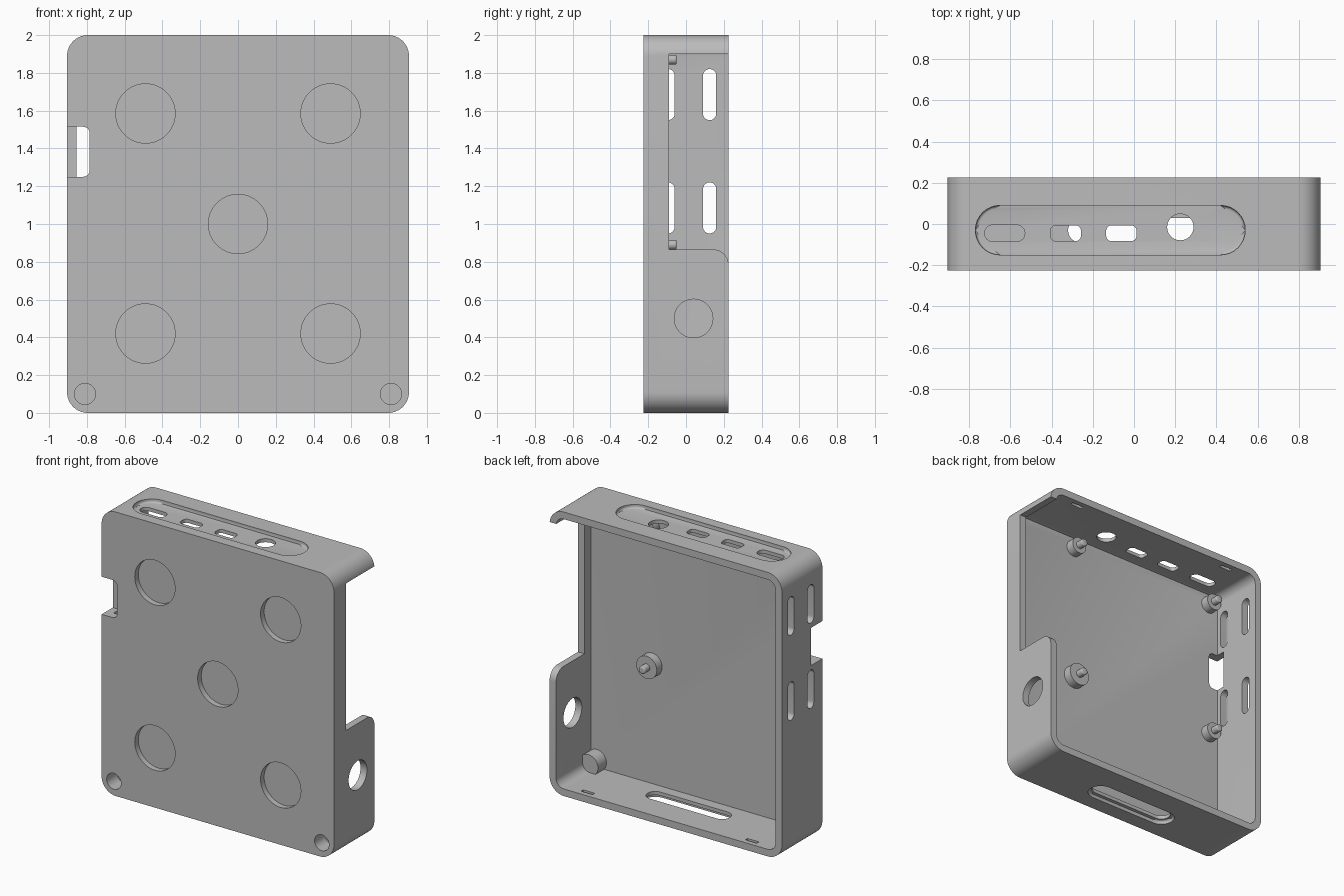
import bpy, bmesh, math
from mathutils import Vector

if "Cube" in bpy.data.objects:
    bpy.data.objects.remove(bpy.data.objects["Cube"], do_unlink=True)

grey = bpy.data.materials.new("plain grey")
grey.use_nodes = True
GREY = (0.5, 0.5, 0.5, 1)
grey.diffuse_color = GREY
grey.node_tree.nodes["Principled BSDF"].inputs["Base Color"].default_value = GREY

# maps profile (u, v) and depth d to model space for each extrusion axis
AXES = {
    "x": lambda u, v, d: (d, u, v),
    "y": lambda u, v, d: (u, d, v),
    "z": lambda u, v, d: (u, v, d),
}


def prism(name, axis, points, lo, hi, bevel=0.0, bevel_at=None):
    """Extrude a closed profile; optionally round the rim of one end."""
    bm = bmesh.new()
    place = AXES[axis]
    ends = [[bm.verts.new(place(u, v, d)) for u, v in points] for d in (lo, hi)]
    bm.faces.new(ends[0])
    bm.faces.new(ends[1])
    n = len(points)
    for i in range(n):
        j = (i + 1) % n
        bm.faces.new((ends[0][i], ends[0][j], ends[1][j], ends[1][i]))
    if bevel:
        rim = set(ends[0] if bevel_at == lo else ends[1])
        edges = [e for e in bm.edges if all(v in rim for v in e.verts)]
        bmesh.ops.bevel(bm, geom=edges, offset=bevel, segments=4,
                        profile=0.5, affect="EDGES")
    bmesh.ops.recalc_face_normals(bm, faces=bm.faces)
    mesh = bpy.data.meshes.new(name)
    bm.to_mesh(mesh)
    bm.free()
    mesh.materials.append(grey)
    obj = bpy.data.objects.new(name, mesh)
    bpy.context.collection.objects.link(obj)
    return obj


def rounded(u0, u1, v0, v1, r, steps=8):
    """Rounded rectangle outline."""
    pts = []
    corners = ((u1 - r, v1 - r), (u0 + r, v1 - r), (u0 + r, v0 + r), (u1 - r, v0 + r))
    for k, (cu, cv) in enumerate(corners):
        for i in range(steps + 1):
            t = math.pi / 2 * (k + i / steps)
            pts.append((cu + r * math.cos(t), cv + r * math.sin(t)))
    return pts


def pill(u0, u1, v0, v1):
    """Slot outline with semicircular ends."""
    r = min(u1 - u0, v1 - v0) / 2
    return rounded(u0, u1, v0, v1, r - 0.0005)


def circle(u, v, r, n=48):
    return [(u + r * math.cos(math.tau * i / n), v + r * math.sin(math.tau * i / n))
            for i in range(n)]


def combine(body, tool, operation):
    mod = body.modifiers.new("combine", "BOOLEAN")
    mod.operation = operation
    mod.solver = "EXACT"
    mod.object = tool
    bpy.context.view_layer.objects.active = body
    bpy.ops.object.modifier_apply(modifier=mod.name)
    bpy.data.objects.remove(tool, do_unlink=True)


def cut(axis, points, lo, hi, **kw):
    combine(shell, prism("cutter", axis, points, lo, hi, **kw), "DIFFERENCE")


# open-backed tray
FRONT, BACK, FLOOR = -0.225, 0.225, -0.165
shell = prism("case_shell", "y", rounded(-0.905, 0.905, 0, 2, 0.11, 12),
              FRONT, BACK, bevel=0.018, bevel_at=FRONT)
cut("y", rounded(-0.855, 0.855, 0.05, 1.95, 0.06), FLOOR, 0.4,
    bevel=0.02, bevel_at=FLOOR)

# corner screw posts with blind holes
for side in (-1, 1):
    post = prism("post", "y", circle(side * 0.81, 0.1, 0.075), -0.2, -0.07)
    combine(shell, post, "UNION")
    cut("y", circle(side * 0.81, 0.1, 0.056), -0.4, -0.11)

# shallow round recesses on the front
for x, z in ((-0.49, 1.585), (0.49, 1.585), (0, 1), (-0.49, 0.42), (0.49, 0.42)):
    cut("y", circle(x, z, 0.157, 64), -0.4, -0.185)

# card notch through the front plate and side wall
cut("y", rounded(-1.1, -0.785, 1.25, 1.515, 0.035), -0.4, -0.1)

# large connector opening in the left wall, with a rounded shoulder below
shoulder = [(0.145 + 0.08 * math.cos(t), 0.785 + 0.08 * math.sin(t))
            for t in (math.pi / 2 * i / 8 for i in range(9))]
cut("x", [(-0.09, 1.9), (0.4, 1.9), (0.4, 0.785)] + shoulder + [(-0.09, 0.865)],
    0.8, 1.1)

# round cable hole in the left wall
cut("x", circle(0.04, 0.5, 0.102), 0.8, 1.1)

# vent slots in the right wall
for y in (-0.095, 0.125):
    for z in (0.95, 1.55):
        cut("x", pill(y - 0.035, y + 0.035, z, z + 0.27), -1.1, -0.8)

# port recess and port holes in the top
cut("z", pill(-0.77, 0.54, -0.15, 0.09), 1.975, 2.2, bevel=0.014, bevel_at=1.975)
cut("z", pill(-0.725, -0.53, -0.085, -0.005), 1.9, 2.2)
for x in (-0.405, -0.135):
    cut("z", rounded(x, x + 0.147, -0.083, -0.007, 0.025), 1.9, 2.2)
cut("z", circle(0.225, -0.015, 0.064), 1.9, 2.2)

# recessed slot in the bottom
cut("z", pill(-0.345, 0.345, -0.115, 0.055), -0.2, 0.025, bevel=0.014, bevel_at=0.025)
cut("z", pill(-0.32, 0.32, -0.09, 0.03), -0.2, 0.1)

# lid catches inside the top and bottom walls
for x in (-0.64, 0.64):
    for z in (0.03, 1.93):
        cut("z", rounded(x - 0.045, x + 0.045, 0.165, 0.19, 0.004, 2), z, z + 0.04)

# board standoffs with locating pins
for row, z in (("lower", 0.89), ("upper", 1.87)):
    for side, x in (("right", -0.779), ("left", 0.381)):
        r = 0.08 if (row, side) == ("lower", "left") else 0.058
        stand = prism(f"{row}_{side}_standoff", "y", circle(x, z, r, 32), -0.19, -0.105)
        pin = prism("pin", "y", circle(x, z, 0.026, 24), -0.15, -0.05,
                    bevel=0.008, bevel_at=-0.05)
        combine(stand, pin, "UNION")

# smooth curved faces, keep edges sharp
bpy.ops.object.select_all(action="DESELECT")
for obj in bpy.context.collection.objects:
    if obj.type == "MESH" and obj.data.materials and obj.data.materials[0] == grey:
        obj.select_set(True)
bpy.context.view_layer.objects.active = shell
bpy.ops.object.shade_smooth_by_angle(angle=math.radians(30))
